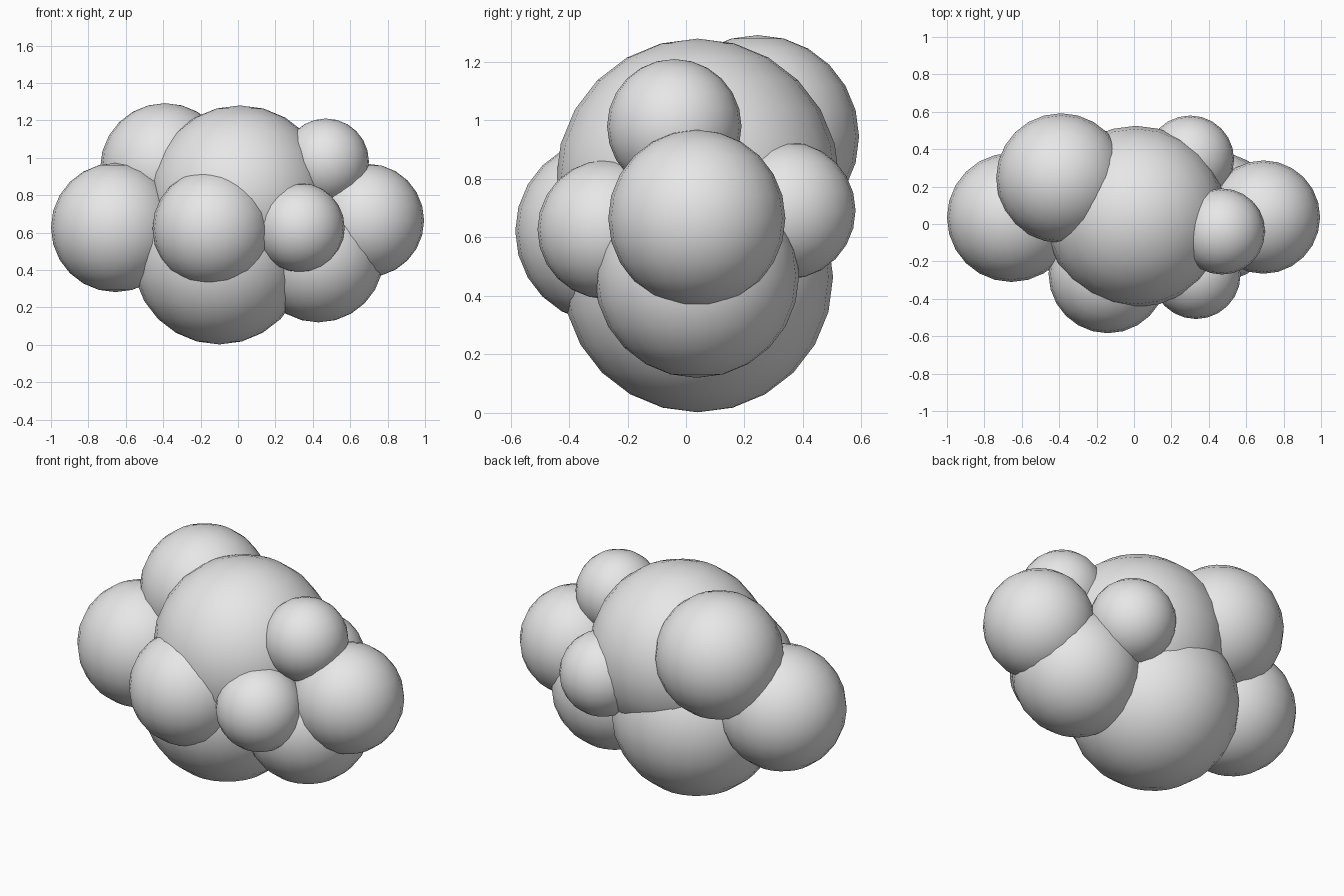
import bpy
import math

cube = bpy.data.objects.get("Cube")
if cube:
    bpy.data.objects.remove(cube, do_unlink=True)

# One plain colour for the whole cloud
grey = bpy.data.materials.new("pale_grey")
grey.use_nodes = True
colour = (0.8, 0.8, 0.8, 1.0)
grey.diffuse_color = colour
grey.node_tree.nodes["Principled BSDF"].inputs["Base Color"].default_value = colour


def puff(name, centre, radius):
    """A smooth ball with its poles on the z axis."""
    bpy.ops.mesh.primitive_uv_sphere_add(
        segments=24, ring_count=12, radius=radius, location=centre)
    ball = bpy.context.object
    ball.name = name
    ball.data.name = name
    ball.data.materials.append(grey)
    bpy.ops.object.shade_smooth_by_angle(angle=math.radians(40))


# Large body puffs
puff("main_puff", (0.01, 0.04, 0.795), 0.485)
puff("bottom_puff", (-0.10, 0.04, 0.465), 0.463)
puff("lower_left_puff", (0.43, 0.037, 0.47), 0.35)

# Side puffs
puff("right_side_puff", (-0.655, 0.035, 0.627), 0.345)
puff("left_side_puff", (0.692, 0.037, 0.665), 0.303)

# Upper puffs
puff("upper_back_puff", (-0.39, 0.245, 0.945), 0.347)
puff("upper_left_puff", (0.47, -0.04, 0.98), 0.23)

# Front and back puffs
puff("front_puff", (-0.14, -0.267, 0.622), 0.317)
puff("small_front_puff", (0.332, -0.27, 0.627), 0.238)
puff("small_back_puff", (0.30, 0.345, 0.692), 0.235)
